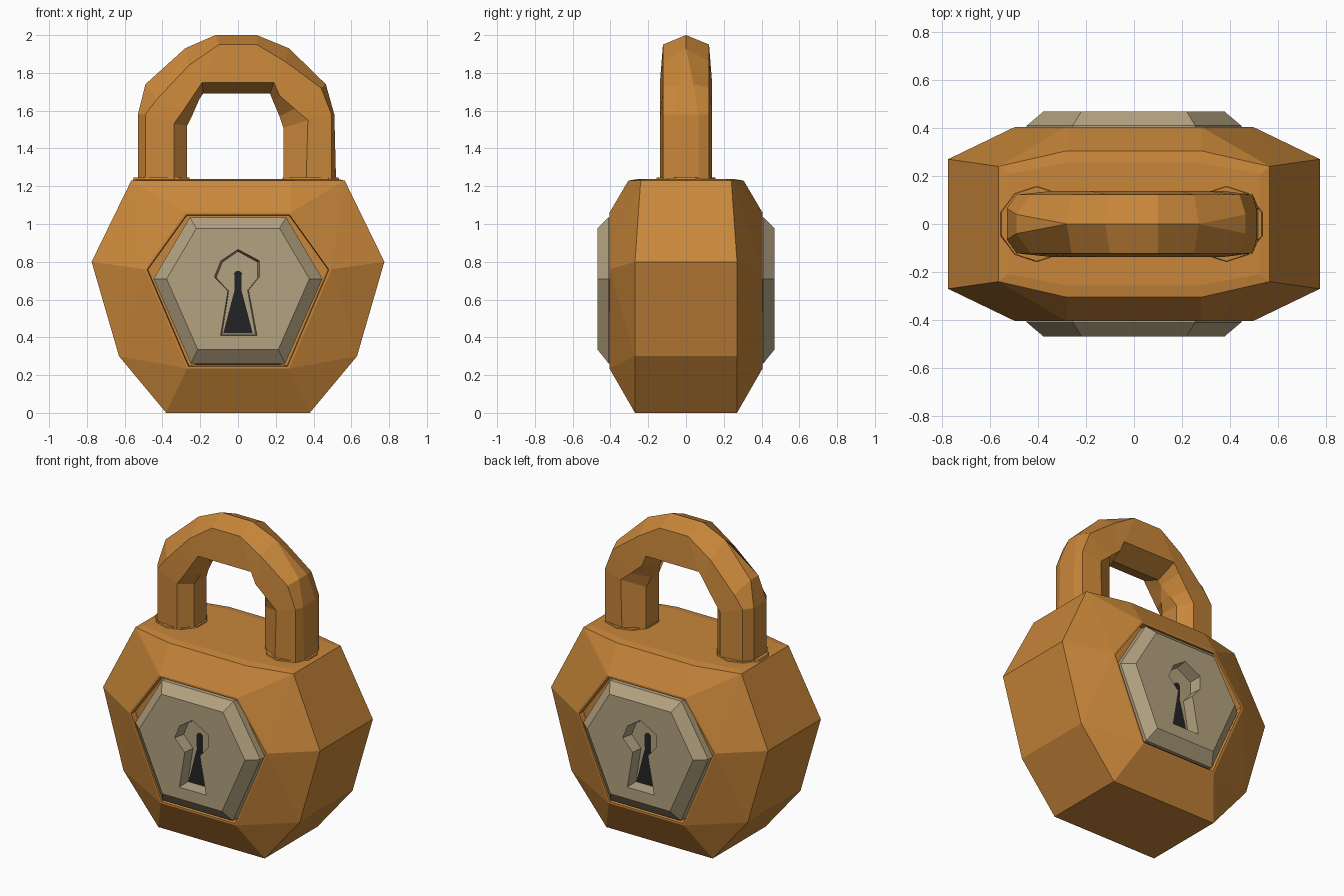
import bpy, bmesh, math
from mathutils import Matrix, Vector

if "Cube" in bpy.data.objects:
    bpy.data.objects.remove(bpy.data.objects["Cube"])


def material(name, rgb):
    m = bpy.data.materials.new(name)
    m.diffuse_color = (*rgb, 1)
    m.use_nodes = True
    m.node_tree.nodes["Principled BSDF"].inputs["Base Color"].default_value = m.diffuse_color
    return m


GOLD = material("warm gold", (0.58, 0.24, 0.042))
STONE = material("pale bronze", (0.45, 0.36, 0.215))
DARK = material("near black", (0.017, 0.017, 0.019))


def finish(bm, name, mat):
    bmesh.ops.recalc_face_normals(bm, faces=bm.faces[:])
    me = bpy.data.meshes.new(name)
    bm.to_mesh(me)
    bm.free()
    me.materials.append(mat)
    ob = bpy.data.objects.new(name, me)
    bpy.context.collection.objects.link(ob)
    return ob


def mirrored(half):
    """Close a right-hand (x, z) outline by mirroring it in x."""
    return half + [(-x, z) for x, z in reversed(half)]


def loop(bm, outline, y):
    return [bm.verts.new((x, y, z)) for x, z in outline]


def bridge(bm, a, b):
    n = len(a)
    for i in range(n):
        bm.faces.new((a[i], a[(i + 1) % n], b[(i + 1) % n], b[i]))


# Body: faceted hull with a hexagonal recess on the front and back
bm = bmesh.new()
for s in (-1, 1):
    loop(bm, mirrored([(0.38, 0), (0.63, 0.30), (0.775, 0.80)]), 0.27 * s)
    loop(bm, mirrored([(0.565, 1.23)]), 0.24 * s)
    loop(bm, mirrored([(0.28, 1.23)]), 0.305 * s)
    loop(bm, mirrored([(0.27, 0.235), (0.495, 0.76), (0.28, 1.06)]), 0.405 * s)
bmesh.ops.convex_hull(bm, input=bm.verts[:])
bmesh.ops.dissolve_limit(bm, angle_limit=math.radians(1),
                         verts=bm.verts[:], edges=bm.edges[:])
bm.normal_update()
for f in [f for f in bm.faces if abs(f.normal.y) > 0.99]:
    bmesh.ops.inset_individual(bm, faces=[f], thickness=0.014)
    bmesh.ops.inset_individual(bm, faces=[f], thickness=0.004, depth=-0.04)
# Slightly raised top
for f in [f for f in bm.faces if f.normal.z > 0.99]:
    bmesh.ops.inset_individual(bm, faces=[f], thickness=0.05, depth=0.008)
finish(bm, "lock_body", GOLD)

# Lock plates: bevelled hexagons with a sunken keyhole
RIM = mirrored([(0.25, 0.262), (0.447, 0.71), (0.255, 1.035)])
FACE = mirrored([(0.213, 0.335), (0.378, 0.71), (0.22, 0.977)])
KEYHOLE = [(-0.092, 0.41), (0.1, 0.41), (0.055, 0.65), (0.113, 0.72),
           (0.113, 0.805), (0, 0.865), (-0.09, 0.805), (-0.125, 0.72),
           (-0.053, 0.645)]
SLOT = mirrored([(0.078, 0.422), (0.034, 0.59), (0.018, 0.65), (0.02, 0.74),
                 (0.01, 0.752)])


def lock_plate(side, turn):
    bm = bmesh.new()
    back = loop(bm, RIM, -0.355)
    rim = loop(bm, RIM, -0.41)
    face = loop(bm, FACE, -0.468)
    hole = loop(bm, KEYHOLE, -0.468)
    floor = loop(bm, [(x * 0.92, 0.62 + (z - 0.62) * 0.96) for x, z in KEYHOLE], -0.39)
    bm.faces.new(back)
    bridge(bm, back, rim)
    bridge(bm, rim, face)
    bridge(bm, hole, floor)
    bm.faces.new(floor)
    edges = []
    for ring in (face, hole):
        for i, v in enumerate(ring):
            w = ring[(i + 1) % len(ring)]
            edges.append(bm.edges.get((v, w)))
    bmesh.ops.triangle_fill(bm, use_beauty=True, use_dissolve=False,
                            edges=edges, normal=Vector((0, -1, 0)))
    bmesh.ops.transform(bm, matrix=turn, verts=bm.verts[:])
    finish(bm, side + "_lock_plate", STONE)

    # Dark slot painted on the keyhole floor
    bm = bmesh.new()
    near, deep = loop(bm, SLOT, -0.395), loop(bm, SLOT, -0.389)
    bm.faces.new(near)
    bm.faces.new(deep)
    bridge(bm, near, deep)
    bmesh.ops.transform(bm, matrix=turn, verts=bm.verts[:])
    finish(bm, side + "_key_slot", DARK)


lock_plate("front", Matrix.Identity(4))
lock_plate("back", Matrix.Rotation(math.pi, 4, 'Z'))

# Shackle stations: outer ridge, outer shoulder, inner shoulder, inner ridge
# as (x, z) pairs, then the half width of the ridges
STATIONS = [
    ((-0.53, 1.2), (-0.49, 1.2), (-0.34, 1.2), (-0.27, 1.2), 0.065),
    ((-0.53, 1.58), (-0.49, 1.58), (-0.34, 1.53), (-0.27, 1.52), 0.065),
    ((-0.49, 1.74), (-0.43, 1.66), (-0.29, 1.60), (-0.24, 1.58), 0.04),
    ((-0.28, 1.93), (-0.26, 1.84), (-0.23, 1.69), (-0.205, 1.66), 0.0),
    ((-0.12, 2.0), (-0.10, 1.95), (-0.19, 1.75), (-0.185, 1.69), 0.0),
    ((0.10, 2.0), (0.10, 1.95), (0.19, 1.75), (0.17, 1.69), 0.0),
    ((0.27, 1.93), (0.25, 1.86), (0.22, 1.68), (0.19, 1.64), 0.0),
    ((0.465, 1.74), (0.44, 1.72), (0.30, 1.61), (0.22, 1.57), 0.04),
    ((0.51, 1.58), (0.495, 1.58), (0.37, 1.55), (0.24, 1.51), 0.065),
    ((0.52, 1.2), (0.495, 1.2), (0.36, 1.2), (0.24, 1.2), 0.065),
]
bm = bmesh.new()
rings = []
for outer, osh, ish, inner, w in STATIONS:
    section = [(outer, -w), (osh, -0.122), (ish, -0.138), (inner, -w),
               (inner, w), (ish, 0.138), (osh, 0.122), (outer, w)]
    rings.append([bm.verts.new((x, y, z)) for (x, z), y in section])
for a, b in zip(rings, rings[1:]):
    bridge(bm, a, b)
bm.faces.new(rings[0])
bm.faces.new(rings[-1])
bmesh.ops.remove_doubles(bm, verts=bm.verts[:], dist=0.0005)
finish(bm, "shackle", GOLD)

# Low collars where the shackle enters the body
for side, x in (("left", -0.405), ("right", 0.385)):
    bm = bmesh.new()
    bmesh.ops.create_cone(bm, cap_ends=True, segments=10, radius1=0.165,
                          radius2=0.155, depth=0.03,
                          matrix=Matrix.Translation((x, 0, 1.23)))
    finish(bm, side + "_collar", GOLD)
